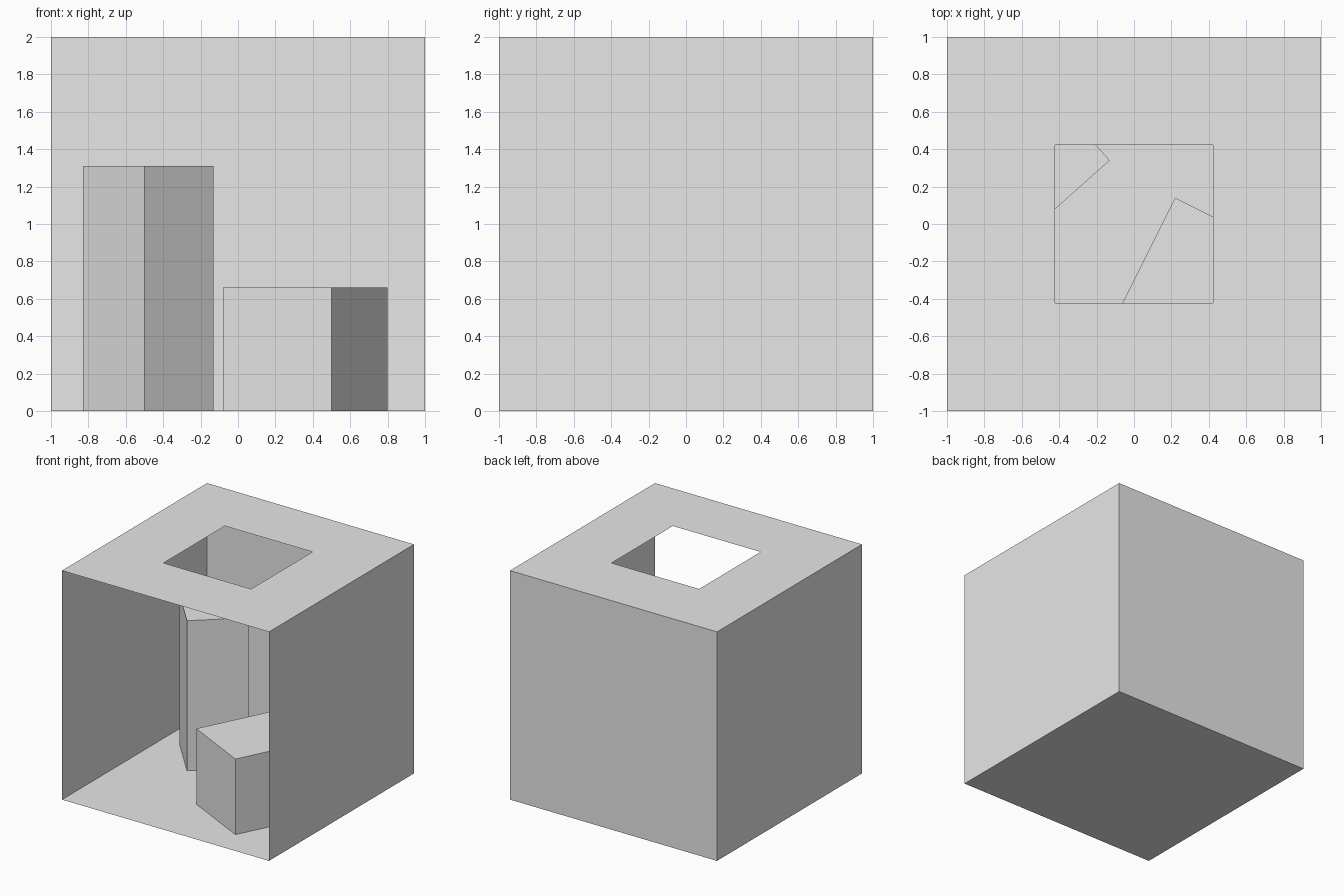
import bpy
import bmesh
from math import pi
from mathutils import Matrix, Vector

cube = bpy.data.objects.get("Cube")
if cube:
    bpy.data.objects.remove(cube, do_unlink=True)

GREY = (0.8, 0.8, 0.8, 1.0)
grey = bpy.data.materials.new("plain grey")
grey.use_nodes = True
grey.diffuse_color = GREY
grey.node_tree.nodes["Principled BSDF"].inputs["Base Color"].default_value = GREY


def finish(name, bm):
    mesh = bpy.data.meshes.new(name)
    bm.to_mesh(mesh)
    bm.free()
    mesh.materials.append(grey)
    obj = bpy.data.objects.new(name, mesh)
    bpy.context.collection.objects.link(obj)
    return obj


def panel(name, location, axis="X", angle=0.0, opening=None):
    """Square sheet, optionally with a centred square opening."""
    bm = bmesh.new()
    matrix = Matrix.Translation(location) @ Matrix.Rotation(angle, 4, axis)
    bmesh.ops.create_grid(bm, x_segments=1, y_segments=1, size=1, matrix=matrix)
    if opening:
        middle = bm.faces[:]
        bmesh.ops.inset_region(bm, faces=middle, thickness=1 - opening,
                               use_boundary=True)
        bmesh.ops.delete(bm, geom=middle, context="FACES_ONLY")
    return finish(name, bm)


def block(name, front, left, right, height):
    """Upright block from its front corner and the two corners beside it."""
    front, left, right = (Vector((*p, 0)) for p in (front, left, right))
    bm = bmesh.new()
    corners = (front, right, right + left - front, left)
    base = bm.faces.new([bm.verts.new(c) for c in corners])
    top = bmesh.ops.extrude_face_region(bm, geom=[base])["geom"]
    bmesh.ops.translate(bm, vec=(0, 0, height),
                        verts=[g for g in top if isinstance(g, bmesh.types.BMVert)])
    # The underside rests on the floor, so it is left open
    bmesh.ops.delete(bm, geom=[f for f in bm.faces
                               if all(v.co.z < 0.01 for v in f.verts)],
                     context="FACES_ONLY")
    bmesh.ops.recalc_face_normals(bm, faces=bm.faces[:])
    return finish(name, bm)


# Room shell, open at the front, with normals facing inwards
panel("floor", (0, 0, 0))
panel("ceiling", (0, 0, 2), angle=pi, opening=0.185)
panel("back_wall", (0, 1, 1), angle=pi / 2)
panel("left_wall", (1, 0, 1), axis="Y", angle=-pi / 2)
panel("right_wall", (-1, 0, 1), axis="Y", angle=pi / 2)

# Blocks standing on the floor
block("tall_block", (-0.50, 0.01), (-0.83, 0.38), (-0.13, 0.34), 1.31)
block("short_block", (0.50, -0.75), (-0.08, -0.46), (0.80, -0.15), 0.66)
